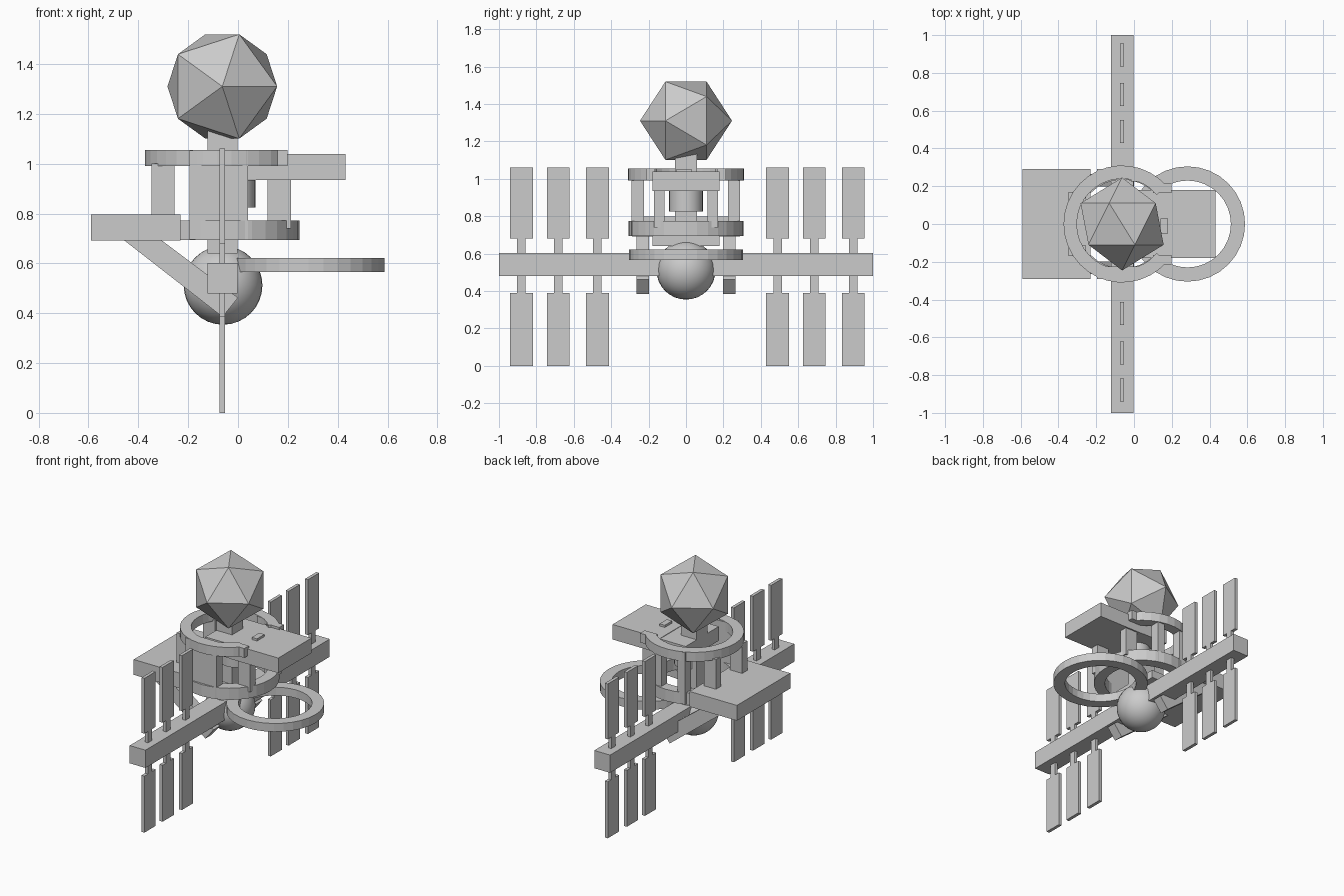
import bpy, bmesh, math

if "Cube" in bpy.data.objects:
    bpy.data.objects.remove(bpy.data.objects["Cube"])

CX = -0.063  # main axis of the station


def make(name, bm, smooth=False):
    bmesh.ops.recalc_face_normals(bm, faces=bm.faces[:])
    me = bpy.data.meshes.new(name)
    bm.to_mesh(me)
    bm.free()
    ob = bpy.data.objects.new(name, me)
    bpy.context.collection.objects.link(ob)
    if smooth:
        bpy.ops.object.select_all(action='DESELECT')
        ob.select_set(True)
        bpy.context.view_layer.objects.active = ob
        bpy.ops.object.shade_smooth_by_angle(angle=math.radians(30))
    return ob


def box(name, x0, x1, y0, y1, z0, z1):
    bm = bmesh.new()
    bmesh.ops.create_cube(bm, size=1)
    for v in bm.verts:
        v.co = ((x0 + x1) / 2 + v.co.x * (x1 - x0),
                (y0 + y1) / 2 + v.co.y * (y1 - y0),
                (z0 + z1) / 2 + v.co.z * (z1 - z0))
    return make(name, bm)


def ring(name, cx, r_in, r_out, z0, z1, start=0, end=360, n=32):
    """Square-section ring, or an open arc with capped ends."""
    bm = bmesh.new()
    closed = end - start >= 360
    rows = []
    for i in range(n if closed else n + 1):
        a = math.radians(start + (end - start) * i / n)
        rows.append([bm.verts.new((cx + r * math.cos(a), r * math.sin(a), z))
                     for r, z in ((r_in, z0), (r_out, z0), (r_out, z1), (r_in, z1))])
    for i in range(n):
        a, b = rows[i], rows[(i + 1) % len(rows)]
        for j in range(4):
            k = (j + 1) % 4
            bm.faces.new((a[j], a[k], b[k], b[j]))
    if not closed:
        bm.faces.new(rows[0])
        bm.faces.new(rows[-1])
    return make(name, bm)


def prism(name, profile, y0, y1):
    bm = bmesh.new()
    f = bm.faces.new([bm.verts.new((x, y0, z)) for x, z in profile])
    ext = bmesh.ops.extrude_face_region(bm, geom=[f])
    for g in ext['geom']:
        if isinstance(g, bmesh.types.BMVert):
            g.co.y = y1
    return make(name, bm)


# faceted dome on top, one vertex pointing to the front
bm = bmesh.new()
bmesh.ops.create_icosphere(bm, subdivisions=1, radius=0.246)
for v in bm.verts:
    x, y, z = v.co
    v.co = (CX + x, -z, 1.31 + y)
make("faceted_dome", bm)

# lower sphere
bm = bmesh.new()
bmesh.ops.create_uvsphere(bm, u_segments=32, v_segments=16, radius=0.158)
bmesh.ops.translate(bm, verts=bm.verts, vec=(CX + 0.003, 0, 0.512))
make("lower_sphere", bm, True)

# core column with its collar and cross plates
box("core_column", CX - 0.06, CX + 0.06, -0.06, 0.06, 0.55, 1.14)
bm = bmesh.new()
bmesh.ops.create_cone(bm, cap_ends=True, segments=32, radius1=0.09, radius2=0.09, depth=0.11)
bmesh.ops.translate(bm, verts=bm.verts, vec=(-0.02, 0, 0.88))
make("core_collar", bm, True)
box("lower_cross_plate", CX - 0.06, CX + 0.06, -0.18, 0.18, 0.64, 0.695)
box("upper_cross_plate", CX - 0.06, 0.08, -0.18, 0.18, 0.937, 1.035)

# main beam with solar panels above and below
box("main_beam", CX - 0.06, CX + 0.06, -1, 1, 0.48, 0.602)
for i, y in enumerate((-0.88, -0.683, -0.474, 0.49, 0.686, 0.894)):
    for tag, p0, p1, s0, s1 in (("upper", 0.68, 1.06, 0.60, 0.68),
                                ("lower", 0.0, 0.388, 0.388, 0.48)):
        box(f"{tag}_panel_{i}", CX - 0.011, CX + 0.011, y - 0.061, y + 0.061, p0, p1)
        box(f"{tag}_panel_stem_{i}", CX - 0.011, CX + 0.011, y - 0.023, y + 0.023, s0, s1)

# rings
ring("docking_ring", 0.283, 0.23, 0.305, 0.565, 0.622)
ring("middle_ring", CX + 0.002, 0.235, 0.307, 0.693, 0.773)
ring("top_ring", CX, 0.24, 0.31, 0.99, 1.054, 40, 320, 26)

# left and right decks
box("left_deck", -0.59, -0.23, -0.29, 0.29, 0.692, 0.797)
box("right_deck", 0.072, 0.432, -0.18, 0.18, 0.935, 1.038)
box("deck_ridge", 0.14, 0.18, -0.05, 0.03, 1.03, 1.053)

# front wall and back posts between the rings
box("front_wall", -0.195, 0.04, -0.292, -0.225, 0.695, 1.052)
box("back_post_left", -0.195, -0.14, 0.225, 0.29, 0.695, 1.052)
box("back_post_right", -0.015, 0.04, 0.225, 0.29, 0.695, 1.052)

# mirrored details: side posts, ring end blocks, diagonal struts
for side, s in (("front", -1), ("back", 1)):
    def mbox(name, x0, x1, y0, y1, z0, z1):
        box(f"{side}_{name}", x0, x1, *sorted((s * y0, s * y1)), z0, z1)
    mbox("left_post", -0.347, -0.255, 0.115, 0.17, 0.75, 1.0)
    mbox("right_post", 0.118, 0.212, 0.115, 0.17, 0.74, 0.99)
    mbox("ring_end_block", 0.10, 0.198, 0.165, 0.215, 0.99, 1.054)
    prism(f"{side}_diagonal_strut",
          [(-0.46, 0.695), (-0.31, 0.695), (0.0, 0.462), (-0.062, 0.385)],
          s * 0.198, s * 0.265)
